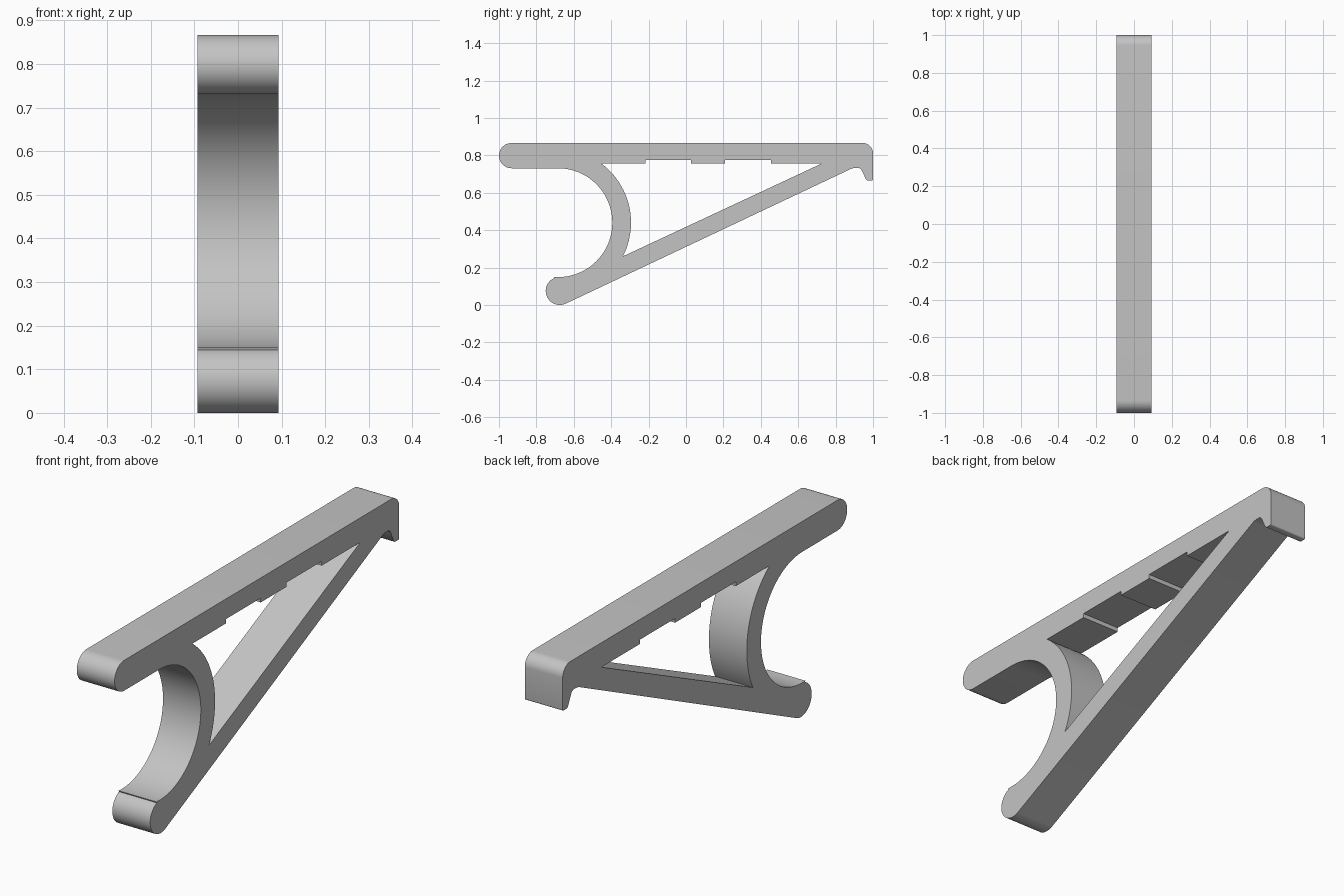
import bpy, bmesh
from math import cos, sin, radians
from mathutils import Matrix

cube = bpy.data.objects.get("Cube")
if cube:
    bpy.data.objects.remove(cube, do_unlink=True)

HALF_WIDTH = 0.093
TOP, UNDER = 0.866, 0.731       # top and underside of the shelf bar
RIB, NOTCH = 0.757, 0.776       # window ceiling and its shallow recesses


def arc(cy, cz, r, start, end, steps):
    """Points on a circle in the side plane, angles in degrees."""
    angles = [radians(start + (end - start) * i / steps) for i in range(steps + 1)]
    return [(cy + r * cos(a), cz + r * sin(a)) for a in angles]


# Outer outline: rounded bar nose, pipe-shaped hook, round foot, brace, rear lip
bar_r = (TOP - UNDER) / 2
outline = arc(-1 + bar_r, TOP - bar_r, bar_r, 90, 270, 24)
outline += arc(-0.685, 0.44, 0.291, 90, -94, 64)
outline += arc(-0.675, 0.075, 0.075, 112, 295, 28)
outline += [(0.885, 0.729), (0.9, 0.733), (0.925, 0.733), (0.935, 0.727), (0.942, 0.715)]
outline += [(0.962, 0.672), (0.97, 0.666)]
outline += arc(0.993, 0.673, 0.007, -90, 0, 4)
outline += arc(0.945, TOP - 0.055, 0.055, 0, 90, 14)

# Window: curved hook back, straight brace, notched ceiling
window = arc(-0.689, 0.44, 0.395, -27.1, 53.4, 36)
for left, right in ((-0.217, 0.027), (0.209, 0.455)):
    window += [(left, RIB), (left, NOTCH), (right, NOTCH), (right, RIB)]
window.append((0.727, RIB))

# Filled, extruded profile
curve = bpy.data.curves.new("bracket_profile", "CURVE")
curve.dimensions = "2D"
curve.fill_mode = "BOTH"
curve.extrude = HALF_WIDTH
for points in (outline, window):
    spline = curve.splines.new("POLY")
    spline.points.add(len(points) - 1)
    for p, (y, z) in zip(spline.points, points):
        p.co = (y, z, 0, 1)
    spline.use_cyclic_u = True
helper = bpy.data.objects.new("bracket_profile", curve)
bpy.context.collection.objects.link(helper)
graph = bpy.context.evaluated_depsgraph_get()
mesh = bpy.data.meshes.new_from_object(helper.evaluated_get(graph))
bpy.data.objects.remove(helper, do_unlink=True)

# Stand the profile upright, with its thickness along x
mesh.transform(Matrix(((0, 0, 1, 0), (1, 0, 0, 0), (0, 1, 0, 0), (0, 0, 0, 1))))
bm = bmesh.new()
bm.from_mesh(mesh)
bmesh.ops.remove_doubles(bm, verts=bm.verts, dist=0.0002)
bmesh.ops.recalc_face_normals(bm, faces=bm.faces)
bm.to_mesh(mesh)
bm.free()

# Plain grey plastic
grey = bpy.data.materials.new("plain grey")
grey.use_nodes = True
colour = (0.55, 0.55, 0.55, 1)
grey.diffuse_color = colour
grey.node_tree.nodes["Principled BSDF"].inputs["Base Color"].default_value = colour
mesh.materials.clear()
mesh.materials.append(grey)

bracket = bpy.data.objects.new("shelf_bracket", mesh)
bpy.context.collection.objects.link(bracket)
bpy.ops.object.select_all(action="DESELECT")
bracket.select_set(True)
bpy.context.view_layer.objects.active = bracket
bpy.ops.object.shade_smooth_by_angle(angle=radians(30))
